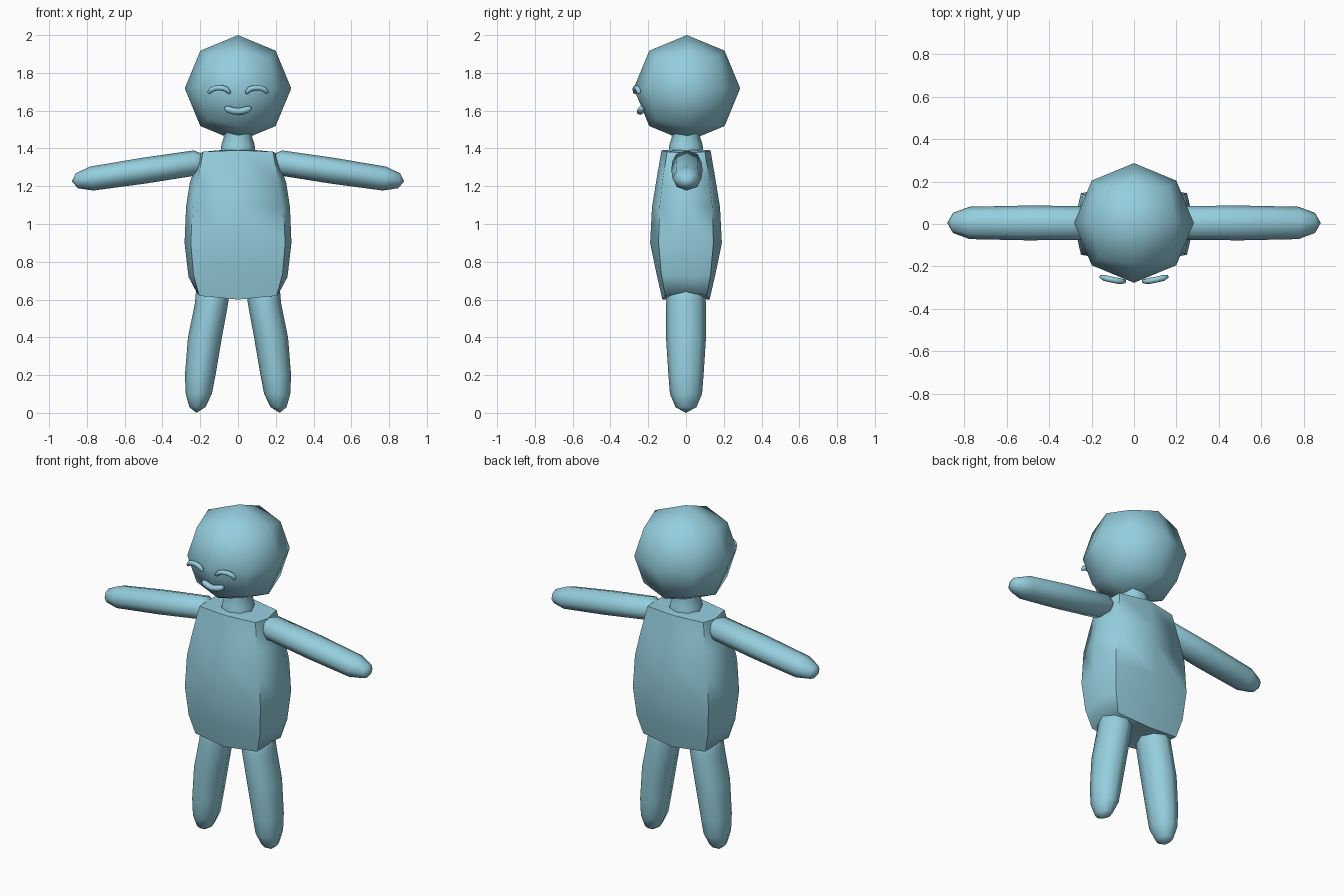
import bpy, bmesh, math
from mathutils import Vector

if "Cube" in bpy.data.objects:
    bpy.data.objects.remove(bpy.data.objects["Cube"])

skin = bpy.data.materials.new("light blue")
skin.diffuse_color = (0.30, 0.62, 0.73, 1)
skin.use_nodes = True
skin.node_tree.nodes["Principled BSDF"].inputs["Base Color"].default_value = skin.diffuse_color


def finish(name, bm, angle=80):
    bmesh.ops.recalc_face_normals(bm, faces=bm.faces)
    me = bpy.data.meshes.new(name)
    bm.to_mesh(me)
    bm.free()
    me.materials.append(skin)
    ob = bpy.data.objects.new(name, me)
    bpy.context.collection.objects.link(ob)
    bpy.ops.object.select_all(action='DESELECT')
    ob.select_set(True)
    bpy.context.view_layer.objects.active = ob
    bpy.ops.object.shade_smooth_by_angle(angle=math.radians(angle))
    return ob


def loft(name, rings, start, end, angle=80):
    """Skin equal-length rings and close both ends onto a point."""
    bm = bmesh.new()
    loops = [[bm.verts.new(p) for p in r] for r in rings]
    n = len(loops[0])
    for a, b in zip(loops, loops[1:]):
        for i in range(n):
            bm.faces.new((a[i], a[(i + 1) % n], b[(i + 1) % n], b[i]))
    for tip, ring in ((start, loops[0]), (end, loops[-1])):
        v = bm.verts.new(tip)
        for i in range(n):
            bm.faces.new((v, ring[i], ring[(i + 1) % n]))
    return finish(name, bm, angle)


def ellipse(c, u, v, n=8):
    c, u, v = Vector(c), Vector(u), Vector(v)
    return [c + u * math.cos(2 * math.pi * i / n) + v * math.sin(2 * math.pi * i / n)
            for i in range(n)]


def tube(name, path, radius):
    """Rounded stroke along a path that runs mostly sideways."""
    path = [Vector(p) for p in path]
    rings = []
    for i, p in enumerate(path):
        d = (path[min(i + 1, len(path) - 1)] - path[max(i - 1, 0)]).normalized()
        v = d.cross(Vector((0, 1, 0))).normalized()
        u = v.cross(d)
        r = radius * (0.65 if i in (0, len(path) - 1) else 1)
        rings.append(ellipse(p, u * r, v * r))
    ends = [a + (a - b).normalized() * radius * 0.35
            for a, b in ((path[0], path[1]), (path[-1], path[-2]))]
    loft(name, rings, ends[0], ends[1])


# Head: once-subdivided cube pushed onto a sphere
bm = bmesh.new()
bmesh.ops.create_cube(bm, size=1)
bmesh.ops.subdivide_edges(bm, edges=bm.edges[:], cuts=1, use_grid_fill=True)
for v in bm.verts:
    v.co = v.co.normalized() * 0.282 + Vector((0, 0.005, 1.718))
finish("head", bm)

# Neck
loft("neck", [ellipse((0, 0, z), (r, 0, 0), (0, r, 0))
              for z, r in ((1.38, .092), (1.42, .088), (1.46, .075), (1.5, .08))],
     (0, 0, 1.38), (0, 0, 1.5))

# Body: eight-sided rings given as (front z, side z, half width, half depth, corner x, corner y)
rings = []
for zf, zs, w, d, cx, cy in ((1.39, 1.375, .20, .13, .185, .10),
                             (1.23, 1.22, .255, .157, .215, .125),
                             (1.09, 1.09, .275, .180, .24, .14),
                             (.90, .90, .283, .19, .25, .145),
                             (.74, .72, .262, .157, .235, .13),
                             (.60, .64, .22, .125, .205, .11)):
    zc = (zf + zs) / 2
    rings.append([(w, 0, zs), (cx, cy, zc), (0, d, zf), (-cx, cy, zc),
                  (-w, 0, zs), (-cx, -cy, zc), (0, -d, zf), (cx, -cy, zc)])
loft("body", rings, (0, 0, 1.40), (0, 0, .61), 65)

for side, s in (("right", 1), ("left", -1)):
    # Arm: flattened capsule sloping down and outward
    arm = []
    for x, r in ((.175, .55), (.225, .97), (.5, 1), (.775, .93), (.853, .58)):
        z = 1.282 - .151 * (x - .5)
        arm.append(ellipse((s * x, .005, z), (0, .082 * r, 0), (s * .01 * r, 0, .068 * r)))
    loft(side + "_arm", arm, (s * .155, .005, 1.334), (s * .88, .005, 1.225))

    # Leg: tapered, splayed outward, rounded foot
    leg = [ellipse((s * cx, 0, z), (rx, 0, 0), (0, ry, 0)) for z, cx, rx, ry in (
        (.70, .125, .06, .065), (.64, .135, .088, .098), (.58, .14, .088, .106),
        (.4, .175, .09, .106), (.2, .20, .081, .093), (.1, .2075, .069, .085),
        (.03, .215, .042, .055))]
    loft(side + "_leg", leg, (s * .12, 0, .72), (s * .22, 0, 0))

    # Closed, arched eye
    tube(side + "_eye", [(s * x, y, z) for x, y, z in (
        (.044, -.270, 1.694), (.062, -.270, 1.714), (.085, -.266, 1.721),
        (.115, -.260, 1.721), (.140, -.254, 1.712), (.156, -.248, 1.694))], .014)

# Smiling mouth
tube("mouth", [(x, -.243 + .12 * abs(x), 1.596 + 4.2 * x * x)
               for x in (-.066, -.05, -.025, 0, .025, .05, .066)], .018)
